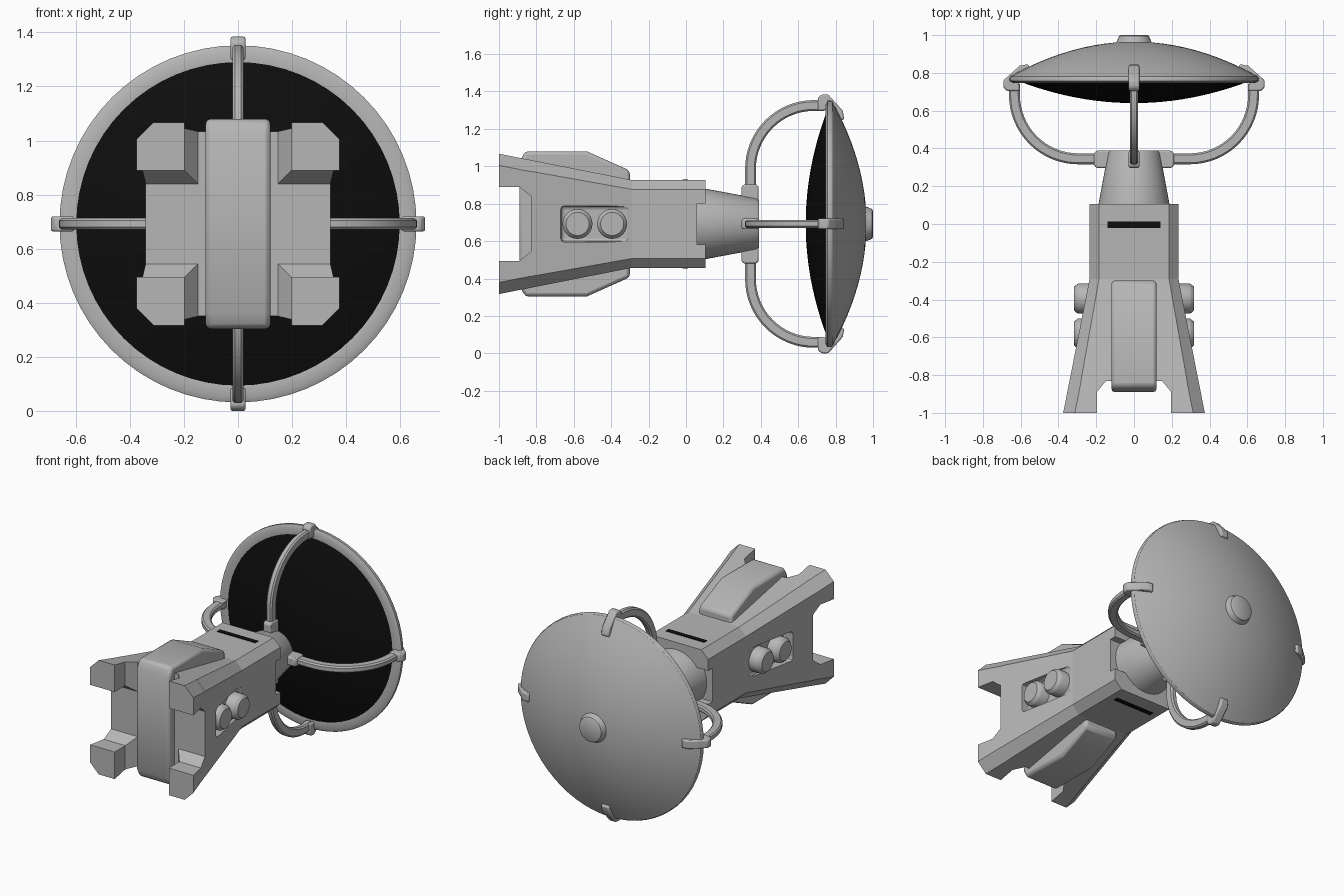
import bpy, bmesh, math
from mathutils import Vector

if "Cube" in bpy.data.objects:
    bpy.data.objects.remove(bpy.data.objects["Cube"])

ZC = 0.692  # height of the long axis


def material(name, rgb):
    m = bpy.data.materials.new(name)
    m.diffuse_color = (*rgb, 1)
    m.use_nodes = True
    m.node_tree.nodes["Principled BSDF"].inputs["Base Color"].default_value = m.diffuse_color
    return m


GREY = material("light grey", (0.47, 0.47, 0.47))
BLACK = material("black", (0.004, 0.004, 0.004))


def finish(name, bm, mat=GREY, bevel=0, smooth=True):
    bmesh.ops.remove_doubles(bm, verts=bm.verts, dist=1e-5)
    bmesh.ops.recalc_face_normals(bm, faces=bm.faces)
    me = bpy.data.meshes.new(name)
    bm.to_mesh(me)
    bm.free()
    ob = bpy.data.objects.new(name, me)
    bpy.context.collection.objects.link(ob)
    me.materials.append(mat)
    if bevel:
        b = ob.modifiers.new("bevel", 'BEVEL')
        b.width, b.segments, b.limit_method = bevel, 2, 'ANGLE'
        b.angle_limit = math.radians(35)
    if smooth:
        bpy.ops.object.select_all(action='DESELECT')
        ob.select_set(True)
        bpy.context.view_layer.objects.active = ob
        bpy.ops.object.shade_smooth_by_angle(angle=math.radians(32))
    return ob


def loft(name, rings, mat=GREY, bevel=0, smooth=False):
    """Skin a list of equal-length closed rings and cap both ends."""
    bm = bmesh.new()
    vs = [[bm.verts.new(p) for p in ring] for ring in rings]
    n = len(vs[0])
    for a, b in zip(vs, vs[1:]):
        for i in range(n):
            j = (i + 1) % n
            bm.faces.new((a[i], a[j], b[j], b[i]))
    bm.faces.new(vs[0])
    bm.faces.new(vs[-1])
    return finish(name, bm, mat, bevel, smooth)


def lathe(name, profile, mat=GREY, seg=64):
    """Spin (radius, y) points about the long axis."""
    bm = bmesh.new()
    vs = [bm.verts.new((r, y, ZC)) for r, y in profile]
    es = [bm.edges.new(p) for p in zip(vs, vs[1:])]
    bmesh.ops.spin(bm, geom=vs + es, cent=(0, 0, ZC), axis=(0, 1, 0),
                   angle=2 * math.pi, steps=seg)
    bmesh.ops.remove_doubles(bm, verts=bm.verts, dist=1e-5)
    return finish(name, bm, mat)


def box(name, lo, hi, mat=GREY, bevel=0):
    (x0, y0, z0), (x1, y1, z1) = lo, hi
    ring = [(x0, z0), (x1, z0), (x1, z1), (x0, z1)]
    return loft(name, [[(x, y, z) for x, z in ring] for y in (y0, y1)], mat, bevel)


def cut(target, cutter):
    m = target.modifiers.new("cut", 'BOOLEAN')
    m.operation, m.solver, m.object = 'DIFFERENCE', 'EXACT', cutter
    cutter.hide_render = True
    cutter.hide_set(True)


def half(y):
    """Half width of the flared body at y."""
    return 0.235 + max(0, -0.29 - y) / 0.71 * 0.14


# main body: chamfered square section flaring to the front
def body_ring(y):
    h = half(y)
    c = h - 0.05 - (h - 0.235) * 0.1
    pts = [(h, c), (c, h), (-c, h), (-h, c), (-h, -c), (-c, -h), (c, -h), (h, -c)]
    return [(x, y, ZC + z) for x, z in pts]


body = loft("body", [body_ring(y) for y in (-0.83, -0.29, 0.105)])

# side pockets and rear side notch
for s in (-1, 1):
    xs = sorted((s * 0.236, s * 0.5))
    cut(body, box("pocket_cutter", (xs[0], -0.67, ZC - 0.097),
                  (xs[1], -0.30, ZC + 0.097), bevel=0.02))
cut(body, box("notch_cutter", (-0.5, 0.06, ZC - 0.11), (0.5, 0.2, ZC + 0.11)))

# four corner prongs at the front
for sx in (-1, 1):
    for sz in (-1, 1):
        rings = []
        for y, i in ((-1, 0.197), (-0.89, 0.197), (-0.83, 0.148)):
            h = half(y)
            c = h - 0.062
            pts = [(i, i), (h, i), (h, c), (c, h), (i, h)]
            rings.append([(sx * x, y, ZC + sz * z) for x, z in pts])
        loft("corner_prong", rings)

# central spine wrapping over the front, top and underside
edge = [(-0.89, 0.33), (-0.86, 0.388), (-0.53, 0.388), (-0.30, 0.285), (-0.30, 0.15)]
outline = edge + [(y, -z) for y, z in reversed(edge)]
loft("centre_spine", [[(x, y, ZC + z) for y, z in outline] for x in (-0.12, 0.12)],
     bevel=0.018, smooth=True)

# round knobs in the side pockets
for s in (-1, 1):
    for y in (-0.58, -0.395):
        rings = []
        for x, r in ((0.2, 0.08), (0.295, 0.08), (0.302, 0.076), (0.318, 0.062)):
            rings.append([(s * x, y + r * math.cos(a * math.pi / 12),
                           ZC + r * math.sin(a * math.pi / 12)) for a in range(24)])
        loft("side_knob", rings, smooth=True)

# black slots on the top and underside
for s in (-1, 1):
    z = ZC + s * 0.235
    box("vent_slot", (-0.14, -0.02, z - 0.003), (0.14, 0.012, z + 0.003), BLACK)

# tapered neck
lathe("neck", [(0, 0.04), (0.195, 0.04), (0.188, 0.105), (0.138, 0.375),
               (0.128, 0.39), (0, 0.39)], seg=48)

# dish shell, dark front dome and rear hub
back = [(0.655 * t / 12, 0.965 - 0.183 * (t / 12) ** 2) for t in range(13)]
lathe("dish_shell", back + [(0.66, 0.773), (0.66, 0.757), (0.64, 0.747), (0.598, 0.75),
                            (0.598, 0.765)])
lathe("dish_front", [(0.602 * t / 12, 0.64 + 0.113 * (t / 12) ** 2) for t in range(13)], BLACK)
lathe("dish_hub", [(0, 1.0), (0.07, 1.0), (0.08, 0.994), (0.098, 0.95), (0, 0.95)], seg=32)

# four curved arms with a foot on the neck and a clip on the dish rim
path = [(0.16, 0.345, 0.0)]
for k in range(17):
    a = math.pi / 2 * k / 16
    path.append((0.295 + 0.338 * math.sin(a), 0.683 - 0.338 * math.cos(a), a))
path.append((0.633, 0.74, math.pi / 2))
U, W, C = 0.029, 0.021, 0.009
section = [(U, W - C), (U - C, W), (C - U, W), (-U, W - C),
           (-U, C - W), (C - U, -W), (U - C, -W), (U, C - W)]
clip = [(0.605, 0.705), (0.675, 0.705), (0.692, 0.725), (0.692, 0.76),
        (0.605, 0.838), (0.56, 0.846), (0.55, 0.825), (0.61, 0.77)]
foot = [(0.10, 0.297), (0.2, 0.297), (0.212, 0.31), (0.212, 0.375), (0.2, 0.388), (0.10, 0.388)]

for q in range(4):
    ca, sa = [(1, 0), (0, 1), (-1, 0), (0, -1)][q]

    def place(r, y, w):
        return Vector((r * ca - w * sa, y, ZC + r * sa + w * ca))

    loft("dish_arm", [[place(r + u * math.sin(a), y - u * math.cos(a), w)
                       for u, w in section] for r, y, a in path], smooth=True)
    for name, prof in (("rim_clip", clip), ("arm_foot", foot)):
        loft(name, [[place(r, y, w) for r, y in prof] for w in (-0.028, 0.028)],
             bevel=0.008, smooth=True)
